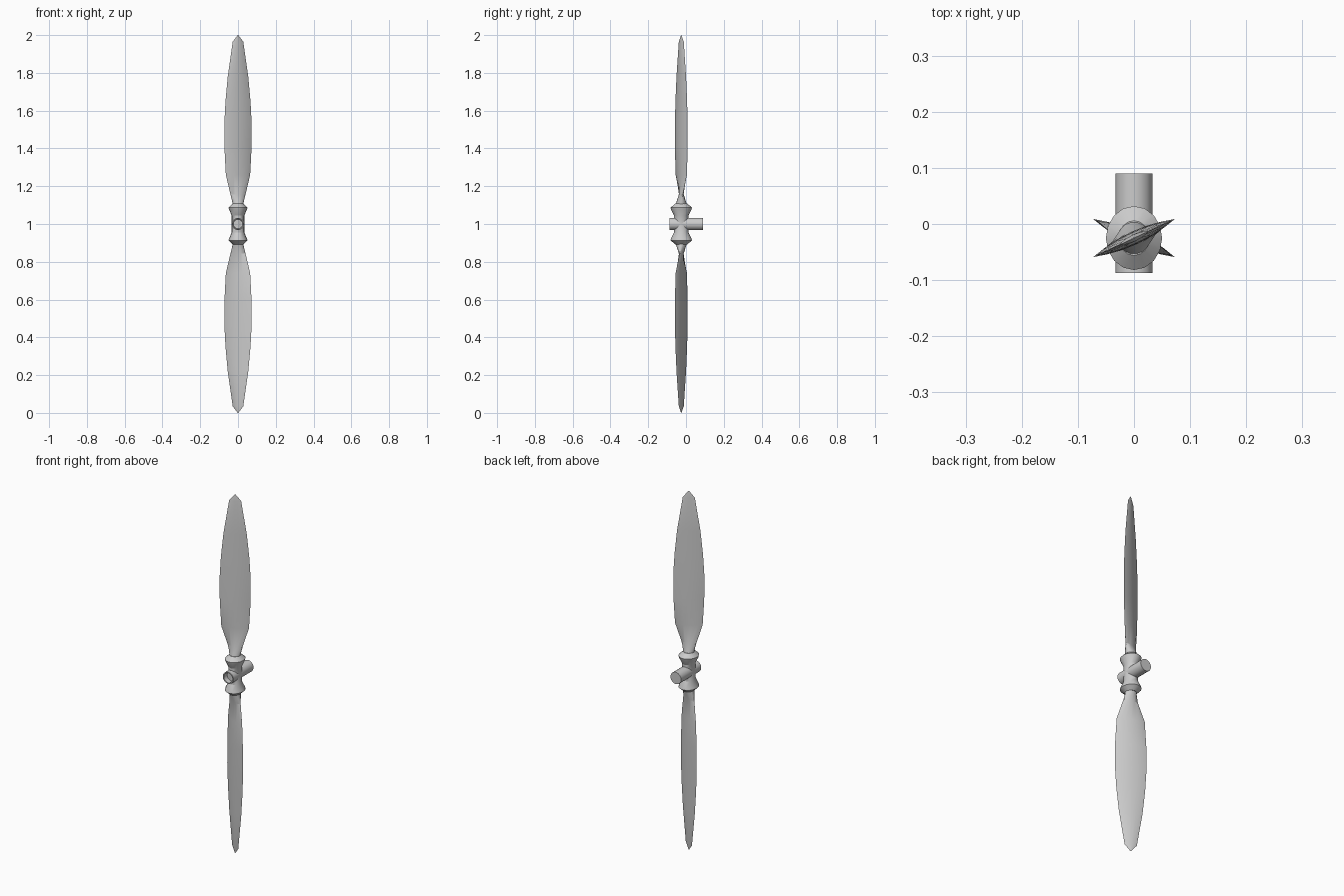
import bpy, bmesh
from math import sin, cos, pi, radians
from mathutils import Vector, Matrix

if "Cube" in bpy.data.objects:
    bpy.data.objects.remove(bpy.data.objects["Cube"])

AXIS_Y = -0.025   # blade axis, slightly ahead of the origin
MID_Z = 1.0


def loft(name, rings, matrix, closed=False):
    """Skin a list of point rings; cap the ends unless the loft is closed."""
    bm = bmesh.new()
    loops = [[bm.verts.new(matrix @ Vector(p)) for p in ring] for ring in rings]
    n = len(loops[0])
    for a, b in zip(loops, loops[1:]):
        for i in range(n):
            j = (i + 1) % n
            bm.faces.new((a[i], a[j], b[j], b[i]))
    bm.faces.new(loops[0][::-1])
    bm.faces.new(loops[-1])
    bmesh.ops.recalc_face_normals(bm, faces=bm.faces)
    mesh = bpy.data.meshes.new(name)
    bm.to_mesh(mesh)
    bm.free()
    obj = bpy.data.objects.new(name, mesh)
    bpy.context.collection.objects.link(obj)
    bpy.context.view_layer.objects.active = obj
    obj.select_set(True)
    bpy.ops.object.shade_smooth_by_angle(angle=radians(25))
    obj.select_set(False)
    return obj


def circle(r, z, n=16, sx=1.0):
    return [(r * sx * cos(2 * pi * i / n), r * sin(2 * pi * i / n), z) for i in range(n)]


def blade_section(z, chord, thick, pitch, lens, n=16):
    """Ellipse at the root blending into a sharp-edged lens, turned to its pitch."""
    ring = []
    for i in range(n):
        a = 2 * pi * i / n
        s = sin(a)
        y = thick * (s * (1 - lens) + s * abs(s) * lens)
        ring.append(Matrix.Rotation(radians(pitch), 3, 'Z') @ Vector((chord * cos(a), y, z)))
    return ring


hub_place = Matrix.Translation((0, AXIS_Y, MID_Z))

# Hub barrel with a flared collar at each end
half = [(0.038, 0.045), (0.055, 0.079), (0.057, 0.087), (0.031, 0.108)]
profile = [(r, -z) for r, z in reversed(half)] + half
loft("hub_barrel", [circle(r, z, sx=0.88) for r, z in profile], hub_place)

# Drive shaft running front to back, with a recessed front end
shaft_place = Matrix.Translation((0, 0, MID_Z)) @ Matrix.Rotation(radians(90), 4, 'X')
shaft = [(0.033, -0.09), (0.033, 0.087), (0.027, 0.087), (0.025, 0.06)]
loft("drive_shaft", [circle(r, z) for r, z in shaft], shaft_place)

# Two blades: height, half chord, half thickness, pitch, lens amount
stations = [
    (0.095, 0.028, 0.031, 10, 0.0),
    (0.110, 0.029, 0.028, 10, 0.0),
    (0.157, 0.041, 0.011, 12, 0.5),
    (0.260, 0.071, 0.012, 25, 1.0),
    (0.400, 0.079, 0.012, 25, 1.0),
    (0.530, 0.080, 0.011, 25, 1.0),
    (0.650, 0.073, 0.010, 25, 1.0),
    (0.780, 0.060, 0.008, 25, 1.0),
    (0.965, 0.031, 0.006, 25, 1.0),
    (1.000, 0.002, 0.001, 25, 1.0),
]
for name, turn in (("upper_blade", 0), ("lower_blade", 180)):
    place = hub_place @ Matrix.Rotation(radians(turn), 4, 'Y')
    loft(name, [blade_section(*s) for s in stations], place)
